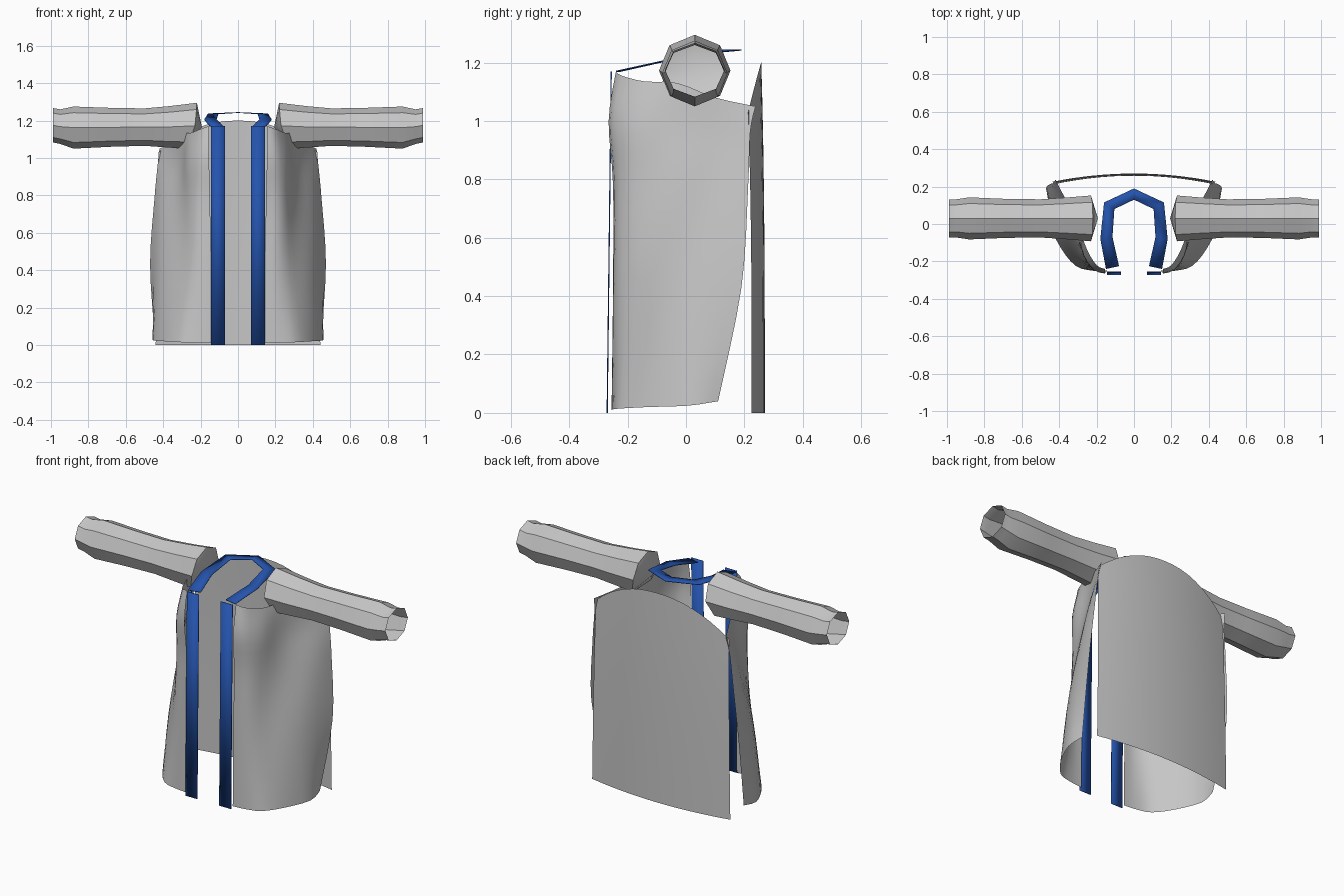
import bpy, math

if "Cube" in bpy.data.objects:
    bpy.data.objects.remove(bpy.data.objects["Cube"])

def material(name, rgb):
    m = bpy.data.materials.new(name)
    m.diffuse_color = (*rgb, 1)
    m.use_nodes = True
    m.node_tree.nodes["Principled BSDF"].inputs["Base Color"].default_value = m.diffuse_color
    return m

GREY = material("grey cloth", (0.57, 0.57, 0.57))
BLUE = material("blue trim", (0.018, 0.088, 0.42))

def make(name, verts, faces, mat, angle=35):
    me = bpy.data.meshes.new(name)
    me.from_pydata(verts, [], faces)
    me.materials.append(mat)
    me.shade_smooth()
    me.set_sharp_from_angle(angle=math.radians(angle))
    ob = bpy.data.objects.new(name, me)
    bpy.context.collection.objects.link(ob)
    return ob

def mirrored(name, verts, faces, mat, angle=35):
    make("right_" + name, verts, faces, mat, angle)
    make("left_" + name, [(-x, y, z) for x, y, z in verts],
         [f[::-1] for f in faces], mat, angle)

def grid_faces(rows, cols, closed=False):
    n = cols if closed else cols - 1
    return [(r * cols + c, r * cols + (c + 1) % cols,
             (r + 1) * cols + (c + 1) % cols, (r + 1) * cols + c)
            for r in range(rows - 1) for c in range(n)]

def spline(pts, steps):
    """Smooth curve through a list of points."""
    out, n = [], len(pts)
    for i in range(n - 1):
        a, b, c, d = (pts[max(i - 1, 0)], pts[i], pts[i + 1], pts[min(i + 2, n - 1)])
        for s in range(steps):
            t = s / steps
            out.append(tuple(0.5 * (2 * q + (r - p) * t + (2 * p - 5 * q + 4 * r - w) * t * t
                                    + (3 * q - p - 3 * r + w) * t ** 3)
                             for p, q, r, w in zip(a, b, c, d)))
    return out + [tuple(pts[-1])]

# Front panels: five cross-sections from hem to shoulder, front edge to side edge
sections = [
    [(.145, -.255, .01), (.22, -.25, .012), (.31, -.225, .015), (.39, -.13, .02), (.455, .01, .025), (.445, .11, .04)],
    [(.145, -.25, .43), (.20, -.24, .43), (.28, -.20, .43), (.36, -.11, .43), (.425, .03, .43), (.47, .19, .43)],
    [(.15, -.25, .78), (.20, -.235, .78), (.26, -.17, .78), (.33, -.06, .78), (.40, .08, .78), (.447, .213, .78)],
    [(.155, -.265, 1.0), (.21, -.25, 1.0), (.26, -.16, .99), (.30, -.04, .98), (.37, .10, .97), (.43, .22, .96)],
    [(.155, -.24, 1.17), (.20, -.22, 1.155), (.25, -.14, 1.135), (.29, -.03, 1.13), (.35, .10, 1.08), (.42, .238, 1.05)],
]
columns = [spline(col, 4) for col in zip(*[spline(s, 3) for s in sections])]
rows = list(zip(*columns))
verts = []
for j, row in enumerate(rows):
    for i, (x, y, z) in enumerate(row):
        u, v = i / (len(row) - 1), j / (len(rows) - 1)
        # Soft diagonal folds, fading out at every edge
        fold = .016 * math.sin(9 * u - 4 * v + 1) * math.sin(math.pi * u) * math.sin(math.pi * v)
        verts.append((x + fold * .75, y - fold * .65, z))
mirrored("front_panel", verts, grid_faces(len(rows), len(rows[0])), GREY)

# Back panel: bowed sheet with an arched top
COLS, ROWS = 17, 9
verts = []
for r in range(ROWS):
    v = r / (ROWS - 1)
    for c in range(COLS):
        s = c / (COLS - 1) * 2 - 1
        top = 1.2 - .17 * abs(s) ** 2.2
        verts.append(((.44 - .015 * v) * s,
                      .27 - .045 * s * s - .012 * v ** 3, top * v))
make("back_panel", verts, [f[::-1] for f in grid_faces(ROWS, COLS)], GREY)

# Sleeves: eight-sided tubes, open at the cuff, slanted and capped at the shoulder
rings = [(.99, 1.083, 1.267), (.95, 1.075, 1.26), (.88, 1.05, 1.275),
         (.68, 1.06, 1.268), (.50, 1.065, 1.265), (.36, 1.055, 1.278), (None, 1.05, 1.295)]
slant = [.22, .222, .23, .262, .30, .262, .23, .222]   # shoulder end, from the top round
verts = []
for x, lo, hi in rings:
    mid, rad = (lo + hi) / 2, (hi - lo) / 2
    for k in range(8):
        a = k * math.pi / 4
        verts.append((slant[k] if x is None else x,
                      .03 - max(rad, .102) * math.sin(a), mid + rad * math.cos(a)))
faces = [f[::-1] for f in grid_faces(len(rings), 8, True)]
last, tip = (len(rings) - 1) * 8, len(verts)
verts.append((.193, .03, 1.165))
faces += [(last + (k + 1) % 8, last + k, tip) for k in range(8)]
mirrored("sleeve", verts, faces, GREY)

def thicken(ob, t):
    m = ob.modifiers.new("thickness", 'SOLIDIFY')
    m.thickness, m.offset = t, 0

# Front trim strips
for side, sx in (("right", 1), ("left", -1)):
    strip = make(side + "_trim", [(sx * .07, -.27, 0), (sx * .145, -.27, 0),
                 (sx * .145, -.256, 1.17), (sx * .07, -.256, 1.17)],
                 [(0, 1, 2, 3)[::sx]], BLUE)
    thicken(strip, .004)

# Collar trim: flat band round the neck, rising to the back
half = [(.15, -.24, .08, -.225, 1.17), (.18, -.08, .115, -.07, 1.205),
        (.16, .115, .105, .08, 1.236), (0, .19, 0, .13, 1.243)]
path = half + [(-a, b, -c, d, z) for a, b, c, d, z in half[-2::-1]]
verts = [p for a, b, c, d, z in path for p in ((a, b, z), (c, d, z))]
thicken(make("collar_trim", verts, grid_faces(len(path), 2), BLUE, 10), .004)
